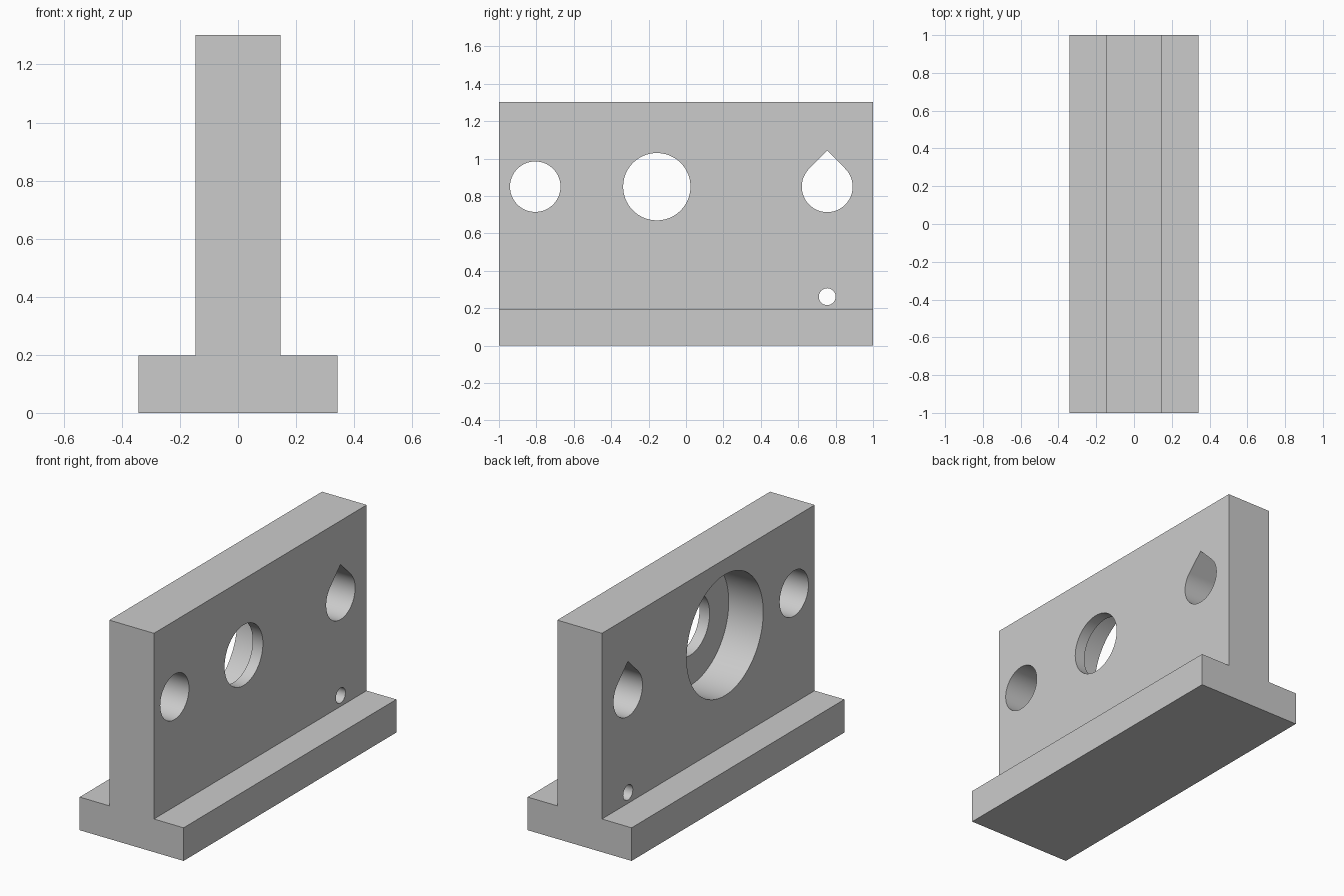
import bpy
import bmesh
from math import sin, cos, pi, sqrt, radians

cube = bpy.data.objects.get("Cube")
if cube:
    bpy.data.objects.remove(cube, do_unlink=True)

BASE_HALF, WALL_HALF = 0.342, 0.147
BASE_TOP, HEIGHT = 0.197, 1.302
HOLE_Z = 0.85

grey = bpy.data.materials.new("plain grey")
grey.use_nodes = True
colour = (0.6, 0.6, 0.6, 1)
grey.diffuse_color = colour
grey.node_tree.nodes["Principled BSDF"].inputs["Base Color"].default_value = colour


def prism(name, ring, offset):
    """Close a ring of points and extrude it along the offset."""
    bm = bmesh.new()
    face = bm.faces.new([bm.verts.new(p) for p in ring])
    new = bmesh.ops.extrude_face_region(bm, geom=[face])["geom"]
    moved = [v for v in new if isinstance(v, bmesh.types.BMVert)]
    bmesh.ops.translate(bm, verts=moved, vec=offset)
    bmesh.ops.recalc_face_normals(bm, faces=bm.faces)
    mesh = bpy.data.meshes.new(name)
    bm.to_mesh(mesh)
    bm.free()
    mesh.materials.append(grey)
    obj = bpy.data.objects.new(name, mesh)
    bpy.context.collection.objects.link(obj)
    return obj


def hole(name, y, z, r, x0=-0.3, x1=0.3, teardrop=False, sides=96):
    """Round or teardrop cutter running along x."""
    ring = []
    for i in range(sides):
        a = 2 * pi * i / sides
        if teardrop and radians(45.1) < a < radians(134.9):
            # replace the top arc by a single peak above its middle
            if i == sides // 4:
                ring.append((x0, y, z + r * sqrt(2)))
        else:
            ring.append((x0, y + r * cos(a), z + r * sin(a)))
    return prism(name, ring, (x1 - x0, 0, 0))


# T-shaped bracket: base flange and upright wall
right_half = [(BASE_HALF, 0), (BASE_HALF, BASE_TOP),
              (WALL_HALF, BASE_TOP), (WALL_HALF, HEIGHT)]
profile = right_half + [(-x, z) for x, z in reversed(right_half)]
bracket = prism("t_bracket", [(x, -1, z) for x, z in profile], (0, 2, 0))

# Holes through the wall, with a wide counterbore on the -x side
cutters = [
    hole("front_hole_cutter", -0.806, HOLE_Z, 0.135),
    hole("centre_hole_cutter", -0.156, HOLE_Z, 0.18),
    hole("counterbore_cutter", -0.156, HOLE_Z, 0.36, x1=0.08),
    hole("teardrop_hole_cutter", 0.755, HOLE_Z, 0.136, teardrop=True),
    hole("pin_hole_cutter", 0.755, 0.262, 0.045, sides=48),
]
for cutter in cutters:
    mod = bracket.modifiers.new(cutter.name, "BOOLEAN")
    mod.operation = "DIFFERENCE"
    mod.solver = "EXACT"
    mod.object = cutter

# Apply the cuts, then drop the cutters
bpy.context.view_layer.update()
cut = bpy.data.meshes.new_from_object(
    bracket.evaluated_get(bpy.context.evaluated_depsgraph_get()))
bracket.modifiers.clear()
bracket.data = cut
for cutter in cutters:
    bpy.data.objects.remove(cutter, do_unlink=True)

# Smooth bores, sharp rims
bpy.ops.object.select_all(action="DESELECT")
bracket.select_set(True)
bpy.context.view_layer.objects.active = bracket
bpy.ops.object.shade_smooth_by_angle(angle=radians(30))
